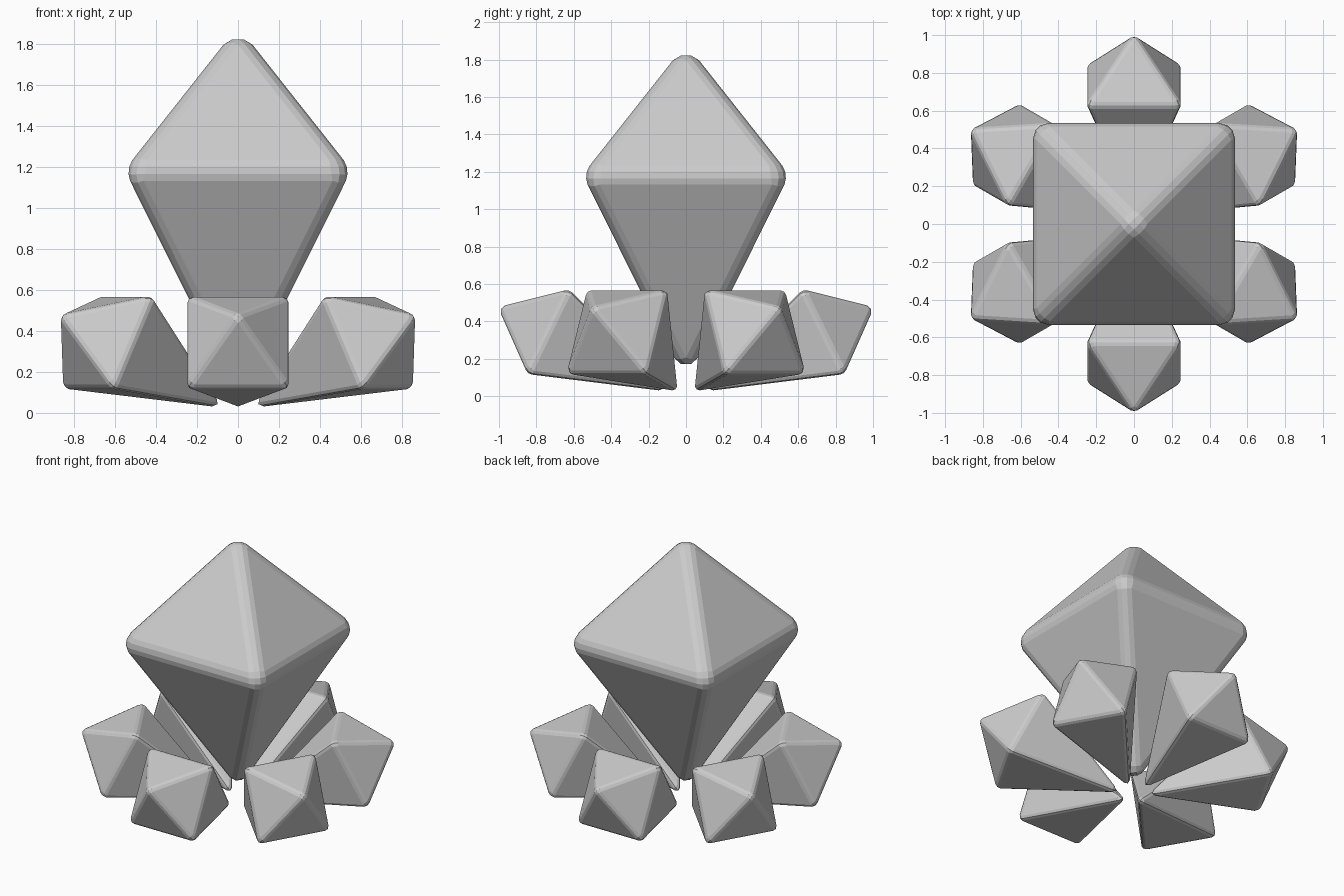
import bpy, bmesh
from math import radians
from mathutils import Matrix

if "Cube" in bpy.data.objects:
    bpy.data.objects.remove(bpy.data.objects["Cube"])


def crystal(name, half, up, down, bevel, segments, matrix):
    """Square bipyramid with its girdle at the local origin and softened edges."""
    bm = bmesh.new()
    ring = [bm.verts.new((x * half, y * half, 0))
            for x, y in ((-1, -1), (1, -1), (1, 1), (-1, 1))]
    top = bm.verts.new((0, 0, up))
    bottom = bm.verts.new((0, 0, -down))
    for i in range(4):
        a, b = ring[i], ring[(i + 1) % 4]
        bm.faces.new((a, b, top))
        bm.faces.new((b, a, bottom))
    bmesh.ops.bevel(bm, geom=bm.edges[:], offset=bevel, offset_type='OFFSET',
                    segments=segments, profile=0.5, affect='EDGES',
                    clamp_overlap=True)
    bmesh.ops.transform(bm, matrix=matrix, verts=bm.verts[:])
    bmesh.ops.recalc_face_normals(bm, faces=bm.faces[:])
    mesh = bpy.data.meshes.new(name)
    bm.to_mesh(mesh)
    bm.free()
    obj = bpy.data.objects.new(name, mesh)
    bpy.context.collection.objects.link(obj)
    return obj


# Large upright crystal
crystal("main_crystal", 0.553, 0.70, 1.11, 0.06, 3,
        Matrix.Translation((0, 0, 1.185)))

# Ring of six small crystals leaning outwards
for i in range(6):
    place = (Matrix.Rotation(radians(30 + 60 * i), 4, 'Z')
             @ Matrix.Translation((0.736, 0, 0.345))
             @ Matrix.Rotation(radians(64), 4, 'Y'))
    crystal(f"small_crystal_{i + 1}", 0.252, 0.30, 0.735, 0.022, 2, place)
